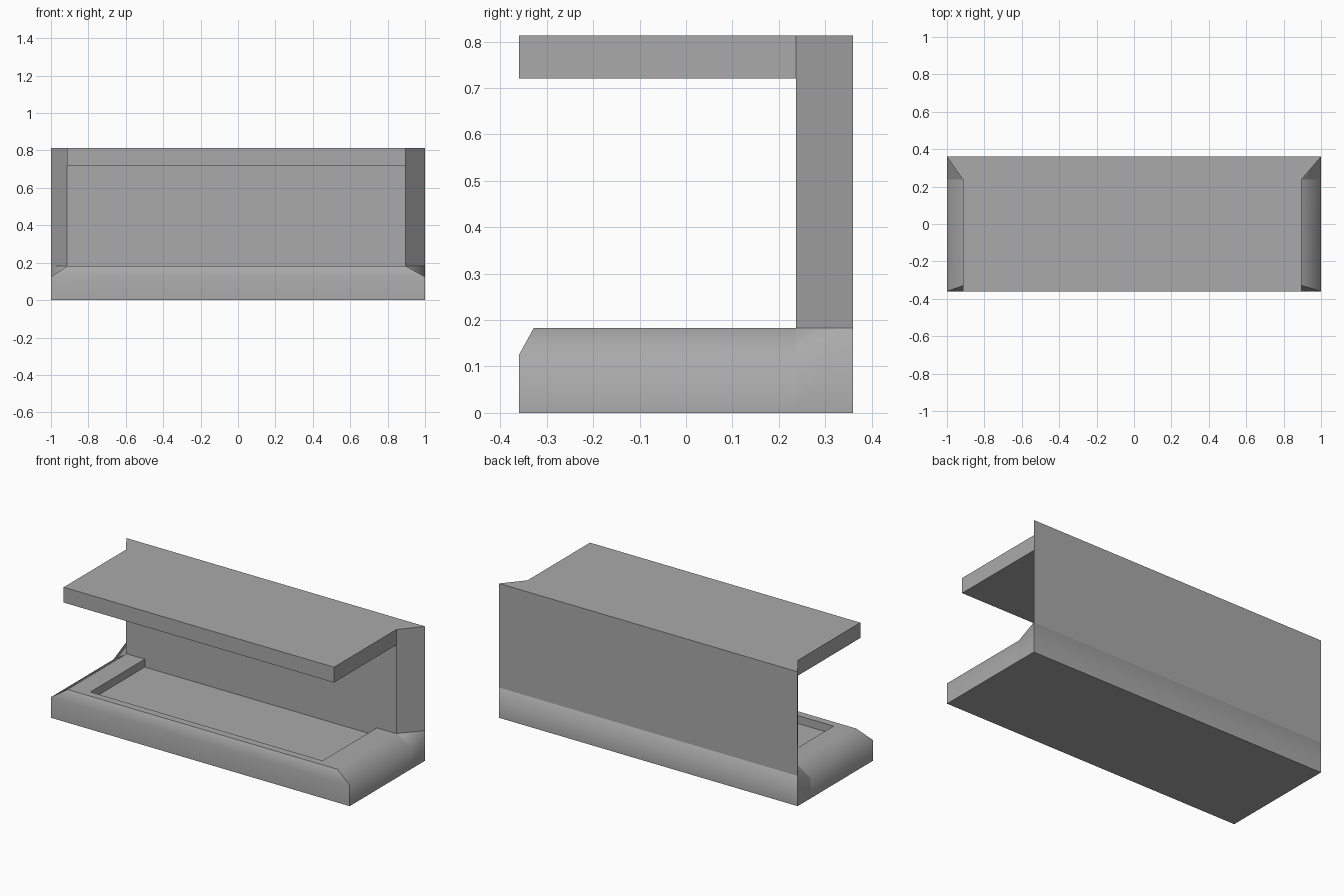
import bpy
import bmesh

cube = bpy.data.objects.get("Cube")
if cube:
    bpy.data.objects.remove(cube, do_unlink=True)

grey = bpy.data.materials.new("plain grey")
grey.use_nodes = True
colour = (0.4, 0.4, 0.4, 1)
grey.diffuse_color = colour
grey.node_tree.nodes["Principled BSDF"].inputs["Base Color"].default_value = colour

# Shared dimensions
LEFT, RIGHT = -0.91, 0.895      # inner ends of the top edges
FRONT, BACK, WALL = -0.36, 0.36, 0.237
MID, RIM, TOP = 0.125, 0.183, 0.813


def finish(name, bm):
    bmesh.ops.recalc_face_normals(bm, faces=bm.faces[:])
    mesh = bpy.data.meshes.new(name)
    bm.to_mesh(mesh)
    bm.free()
    mesh.materials.append(grey)
    obj = bpy.data.objects.new(name, mesh)
    bpy.context.collection.objects.link(obj)


def band(bm, lower, upper, closed=True):
    """Join two matching rows of vertices with quads."""
    for i in range(len(lower) if closed else len(lower) - 1):
        j = (i + 1) % len(lower)
        bm.faces.new((lower[i], lower[j], upper[j], upper[i]))


# Base tray: rounded-over bevel on three sides, shallow recess on top
bm = bmesh.new()
outline = [(-1, BACK), (-1, WALL), (-1, FRONT), (1, FRONT), (1, WALL), (1, BACK)]
foot = [bm.verts.new((x, y, 0)) for x, y in outline]
mid = [bm.verts.new((x, y, RIM if y == BACK else MID)) for x, y in outline]
rim = [bm.verts.new((x, y, RIM)) for x, y in
       [(LEFT, WALL), (LEFT, -0.328), (RIGHT, -0.328), (RIGHT, WALL)]]
recess = [(-0.79, WALL), (-0.79, -0.283), (0.764, -0.283), (0.764, WALL)]
lip = [bm.verts.new((x, y, RIM)) for x, y in recess]
floor = [bm.verts.new((x, y, 0.135)) for x, y in recess]

bm.faces.new(foot)
band(bm, foot, mid)
band(bm, mid[1:5], rim, closed=False)
bm.faces.new((mid[0], mid[1], rim[0]))
bm.faces.new((mid[5], mid[4], rim[3]))
band(bm, rim, lip, closed=False)
band(bm, floor, lip)
bm.faces.new(floor)
bm.faces.new((mid[0], rim[0], lip[0], lip[3], rim[3], mid[5]))

# Smooth only across the fold between the upright sides and the bevel
for face in bm.faces:
    face.smooth = True
for edge in bm.edges:
    edge.smooth = all(v in mid for v in edge.verts) and not all(
        v.co.y == BACK for v in edge.verts)
finish("base_tray", bm)

# Back wall with overhanging top shelf: one profile spanning the width
bm = bmesh.new()
profile = [(FRONT, TOP), (FRONT, 0.72), (WALL, 0.72), (WALL, RIM),
           (BACK, RIM), (BACK, TOP), (WALL, TOP)]
ends = []
for inner, outer in ((LEFT - 0.005, -1), (RIGHT, 1)):
    row = [bm.verts.new((outer if y == BACK else inner, y, z)) for y, z in profile]
    bm.faces.new((row[0], row[1], row[2], row[6]))
    bm.faces.new((row[2], row[3], row[4], row[5], row[6]))
    ends.append(row)
band(bm, *ends)
bmesh.ops.dissolve_edges(bm, edges=[bm.edges.get((ends[0][6], ends[1][6]))],
                         use_verts=False)
finish("back_wall_and_shelf", bm)
